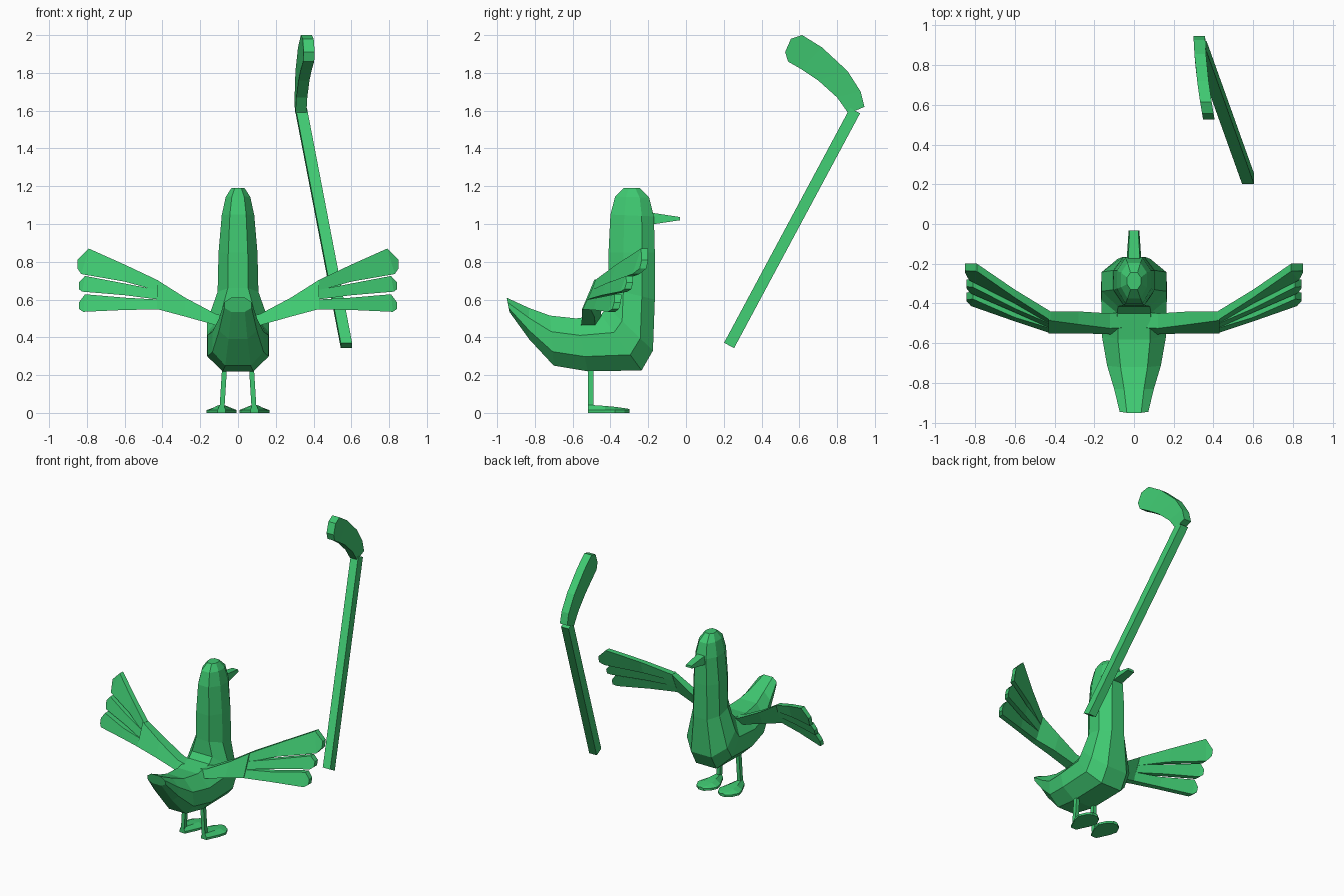
import bpy, bmesh
from mathutils import Vector

green = bpy.data.materials.new("green")
green.diffuse_color = (0.05, 0.58, 0.165, 1)


def loft(name, rings):
    """Skin a list of equal-sized rings and cap both ends."""
    bm = bmesh.new()
    rows = [[bm.verts.new(p) for p in r] for r in rings]
    n = len(rows[0])
    for a, b in zip(rows, rows[1:]):
        for i in range(n):
            j = (i + 1) % n
            bm.faces.new((a[i], a[j], b[j], b[i]))
    bm.faces.new(rows[0][::-1])
    bm.faces.new(rows[-1])
    bmesh.ops.recalc_face_normals(bm, faces=bm.faces[:])
    me = bpy.data.meshes.new(name)
    bm.to_mesh(me)
    bm.free()
    me.materials.append(green)
    ob = bpy.data.objects.new(name, me)
    bpy.context.collection.objects.link(ob)
    return ob


def mirror(ob):
    ob.modifiers.new("mirror", 'MIRROR')
    return ob


# Body: octagonal rings, each from belly/front point to back point (y, z) with half width
SECTION = [(0, .5), (.28, 1), (.68, 1), (1, .5), (1, -.5), (.68, -1), (.28, -1), (0, -.5)]


def body_ring(ay, az, by, bz, w):
    return [(s * w, ay + (by - ay) * t, az + (bz - az) * t) for t, s in SECTION]


loft("body", [body_ring(*r) for r in (
    (-.935, .535, -.95, .61, .072),
    (-.83, .39, -.83, .555, .10),
    (-.70, .25, -.72, .515, .135),
    (-.52, .22, -.58, .50, .162),
    (-.235, .225, -.45, .52, .165),
    (-.175, .33, -.415, .56, .163),
    (-.165, .60, -.41, .66, .108),
    (-.165, .85, -.41, .85, .103),
    (-.17, 1.04, -.40, 1.05, .086),
    (-.195, 1.14, -.375, 1.145, .065),
    (-.245, 1.19, -.33, 1.19, .035),
)])

# Beak
loft("beak", [[(-w, y, z0), (w, y, z0), (w * .8, y, z1), (-w * .8, y, z1)]
              for y, w, z0, z1 in ((-.20, .036, 1.0, 1.06), (-.165, .036, 1.0, 1.057),
                                   (-.032, .027, 1.02, 1.037))])

# Legs
mirror(loft("leg", [[(x - .013, -.52, z), (x + .013, -.52, z), (x + .013, -.49, z),
                     (x - .013, -.49, z)] for x, z in ((.085, .02), (.07, .26))]))

# Feet: wide wedge-shaped paddles with a raised middle ridge
mirror(loft("foot", [[(.087 - w, y, 0), (.087 + w, y, 0), (.087 + w, y, .015),
                      (.087 + w * .4, y, h), (.087 - w * .4, y, h), (.087 - w, y, .015)]
                     for y, w, h in ((-.52, .022, .043), (-.43, .065, .037),
                                     (-.375, .079, .032), (-.325, .055, .025),
                                     (-.298, .02, .02))]))


# Wings: slanted sheet, sections given as x, top (y, z), bottom (y, z), thickness in y
def sheet(x, ty, tz, by, bz, d, dx=0):
    return [(x, ty, tz), (x, ty - d, tz), (x + dx, by - d, bz), (x + dx, by, bz)]


mirror(loft("wing_arm", [sheet(*s) for s in (
    (.03, -.44, .50, -.47, .44, .08),
    (.12, -.45, .525, -.48, .465, .075),
    (.28, -.44, .61, -.485, .51, .065),
    (.43, -.44, .705, -.505, .55, .045),
)]))

feathers = [
    ((.42, -.44, .70, -.46, .645, .045), (.60, -.33, .785, -.36, .695, .04),
     (.79, -.20, .87, -.245, .735, .038, .04), (.85, -.20, .81, -.21, .765, .035)),
    ((.42, -.458, .65, -.48, .60, .045), (.60, -.385, .685, -.405, .623, .04),
     (.81, -.28, .725, -.31, .642, .038, .015), (.842, -.28, .69, -.29, .655, .035)),
    ((.42, -.48, .60, -.505, .548, .045), (.60, -.43, .61, -.45, .545, .04),
     (.81, -.34, .628, -.375, .535, .038, .01), (.842, -.345, .585, -.355, .55, .035)),
]
for i, f in enumerate(feathers):
    mirror(loft(f"wing_feather_{i + 1}", [sheet(*s) for s in f]))

# Stick shaft
side, across = Vector((.03, 0, 0)), Vector((0, .0265, -.0143))
ends = (Vector((.574, .228, .357)), Vector((.335, .895, 1.60)))
loft("stick_shaft", [[c - side - across, c + side - across, c + side + across,
                      c - side + across] for c in ends])


# Stick blade: curved bar, cross-sections from inner edge to outer edge
def blade_x(y):
    return .30 + .048 * max(0, (.945 - y) / .42) ** 1.6


def blade_ring(iy, iz, oy, oz):
    a, b = blade_x(iy), blade_x(oy)
    return [(a, iy, iz), (a + .058, iy, iz), (b + .058, oy, oz), (b, oy, oz)]


loft("stick_blade", [blade_ring(*r) for r in (
    (.86, 1.585, .945, 1.62),
    (.80, 1.67, .925, 1.70),
    (.70, 1.76, .855, 1.81),
    (.61, 1.82, .72, 1.935),
    (.54, 1.86, .615, 2.0),
    (.525, 1.91, .555, 1.98),
)])
